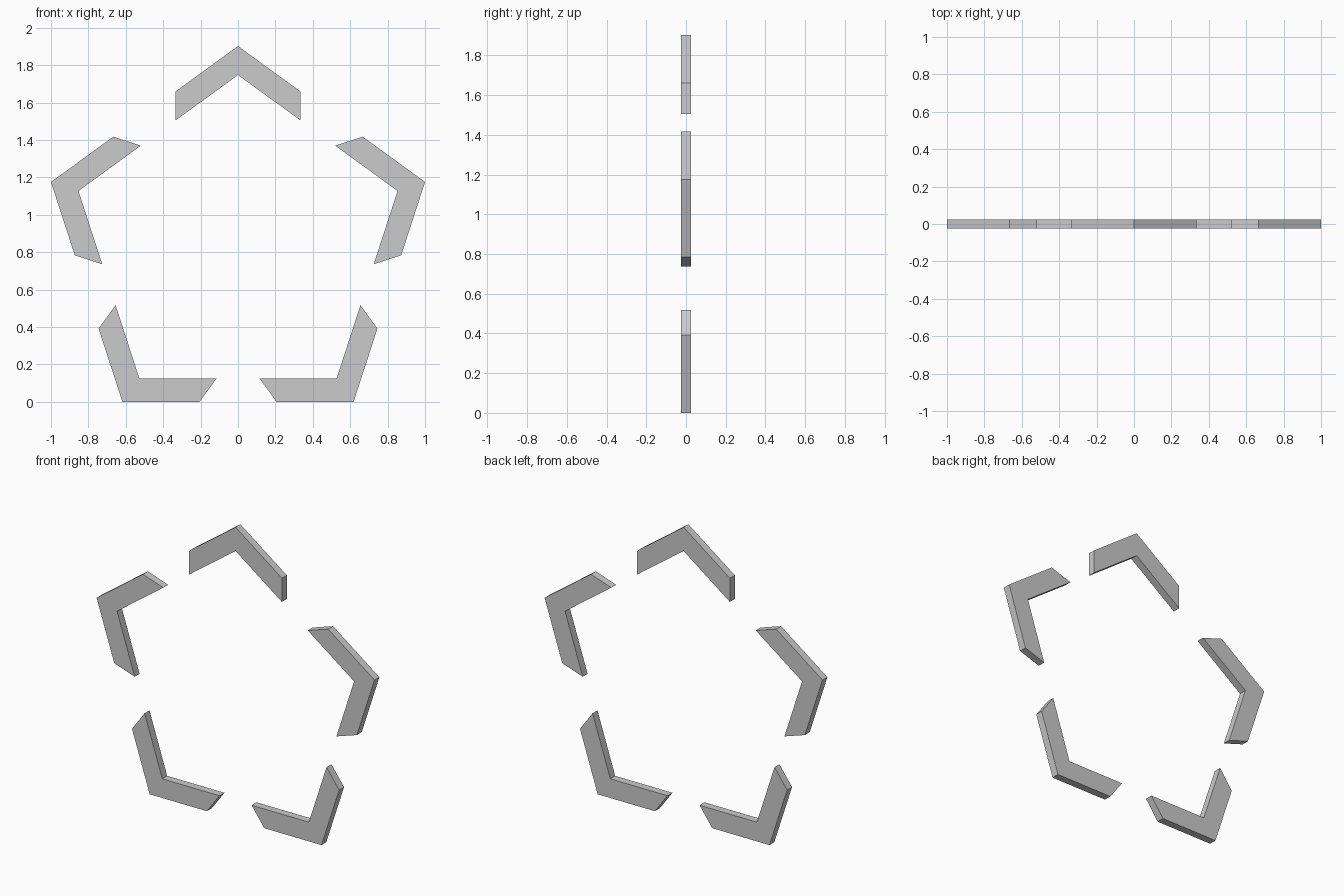
import bpy, bmesh
from math import sin, cos, tan, pi, radians

if "Cube" in bpy.data.objects:
    bpy.data.objects.remove(bpy.data.objects["Cube"])

R = 2 / (2 * sin(radians(72)))      # pentagon corner radius, overall width 2
CENTRE_Z = R * cos(pi / 5)
WALL = 0.125                        # bar width
RI = R - WALL / cos(pi / 5)         # inner corner radius
HALF = 1 / 3                        # half span of one corner piece
DROP = HALF * tan(pi / 5)
DEPTH = 0.05

# Chevron profile: (sideways, outward) with the corner pointing outward
profile = [(0, R), (-HALF, R - DROP), (-HALF, RI - DROP),
           (0, RI), (HALF, RI - DROP), (HALF, R - DROP)]


def corner_piece(name, angle):
    bm = bmesh.new()
    c, s = cos(angle), sin(angle)
    verts = [bm.verts.new((u * c + v * s, -DEPTH / 2, CENTRE_Z - u * s + v * c))
             for u, v in profile]
    face = bm.faces.new(verts)
    ext = bmesh.ops.extrude_face_region(bm, geom=[face], use_keep_orig=True)
    moved = [g for g in ext["geom"] if isinstance(g, bmesh.types.BMVert)]
    bmesh.ops.translate(bm, vec=(0, DEPTH, 0), verts=moved)
    bmesh.ops.recalc_face_normals(bm, faces=bm.faces)
    mesh = bpy.data.meshes.new(name)
    bm.to_mesh(mesh)
    bm.free()
    bpy.context.collection.objects.link(bpy.data.objects.new(name, mesh))


# Five corner pieces around the pentagon, clockwise from the top
for i, place in enumerate(["top", "upper_right", "lower_right",
                           "lower_left", "upper_left"]):
    corner_piece("corner_" + place, i * 2 * pi / 5)
